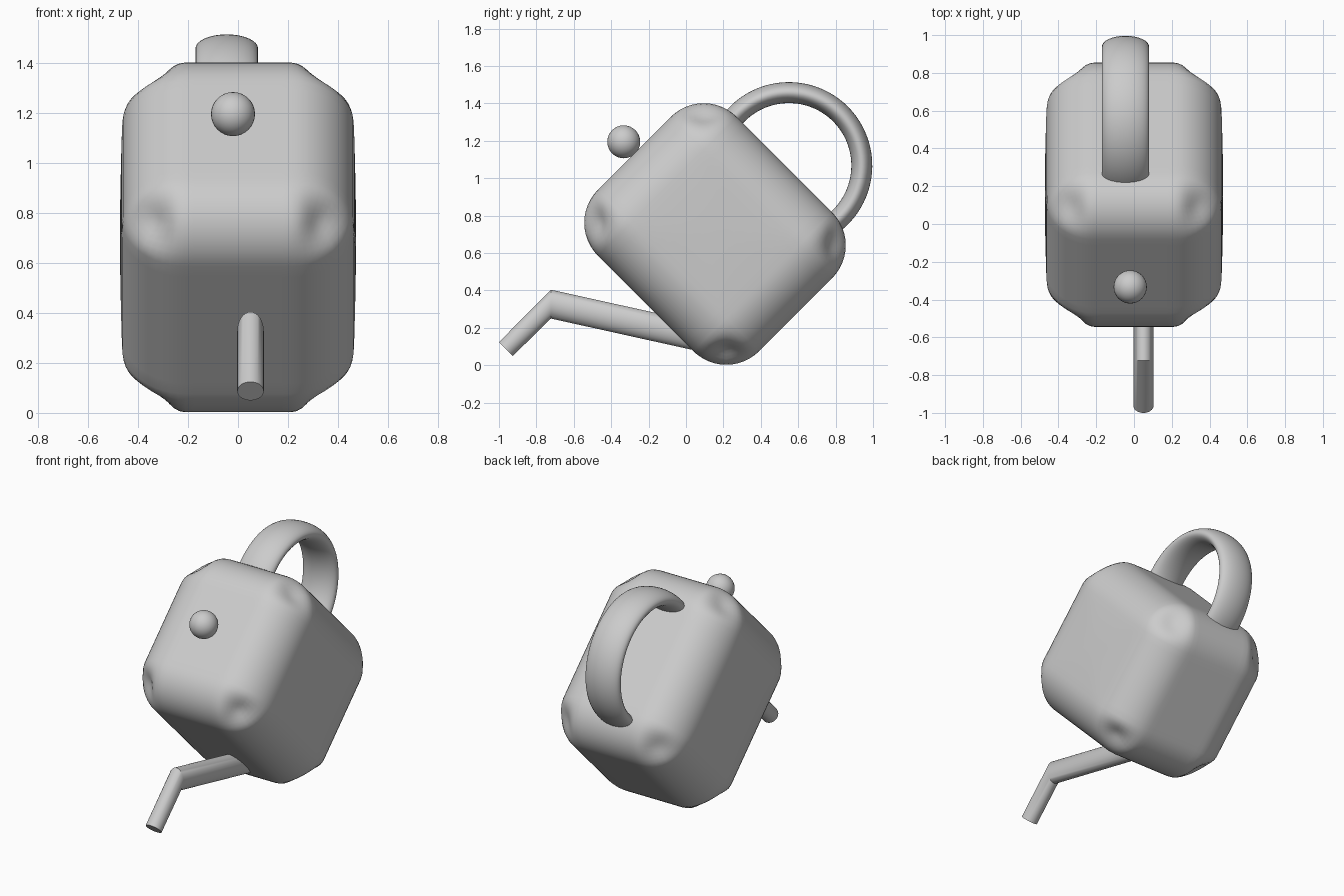
import bpy, bmesh, math
from mathutils import Vector, Matrix

if "Cube" in bpy.data.objects:
    bpy.data.objects.remove(bpy.data.objects["Cube"])


def finish(name, bm):
    bmesh.ops.recalc_face_normals(bm, faces=bm.faces[:])
    mesh = bpy.data.meshes.new(name)
    bm.to_mesh(mesh)
    bm.free()
    ob = bpy.data.objects.new(name, mesh)
    bpy.context.collection.objects.link(ob)
    bpy.ops.object.select_all(action='DESELECT')
    bpy.context.view_layer.objects.active = ob
    ob.select_set(True)
    bpy.ops.object.shade_smooth_by_angle(angle=math.radians(35))
    return ob


def loft(name, rings):
    """Skin a list of rings of points and cap both ends."""
    bm = bmesh.new()
    loops = [[bm.verts.new(p) for p in ring] for ring in rings]
    n = len(loops[0])
    for a, b in zip(loops, loops[1:]):
        for i in range(n):
            j = (i + 1) % n
            bm.faces.new((a[i], a[j], b[j], b[i]))
    bm.faces.new(loops[0])
    bm.faces.new(loops[-1])
    return finish(name, bm)


def ellipse(center, half_x, across, n=32):
    """Ring spanned by the x axis and the vector 'across'."""
    c, v = Vector(center), Vector(across)
    return [c + Vector((half_x, 0, 0)) * math.cos(t) + v * math.sin(t)
            for t in (2 * math.pi * i / n for i in range(n))]


# Body: rounded box with flattened corners and softly domed sides, tipped forward
R = 0.25
CORE = (0.222, 0.36, 0.275)
bm = bmesh.new()
bmesh.ops.create_cube(bm, size=2)
bmesh.ops.subdivide_edges(bm, edges=bm.edges[:], cuts=23, use_grid_fill=True)
for v in bm.verts:
    sign = [math.copysign(1, c) for c in v.co]
    q = [abs(c) for c in v.co]
    d = Vector([math.tan(max(0, c - 0.5) * math.pi / 2) for c in q]).normalized()
    k = 0.17 if v.co.z > 0 else 0.21
    d *= 1 - k * 27 * (d.x * d.y * d.z) ** 2
    p = [s * (min(c * 2, 1) * h + R * e) for s, c, h, e in zip(sign, q, CORE, d)]
    edge = max(abs(p[1]) / 0.61, abs(p[2]) / 0.525)
    p[0] *= 1 - 0.055 * edge ** 2
    v.co = p
bm.transform(Matrix.Translation((0, 0.155, 0.702)) @ Matrix.Rotation(math.radians(-45), 4, 'X'))
finish("body", bm)

# Lid knob
bm = bmesh.new()
bmesh.ops.create_uvsphere(bm, u_segments=32, v_segments=16, radius=0.088,
                          matrix=Matrix.Translation((-0.02, -0.333, 1.195)))
finish("knob", bm)

# Handle: broad half ring with an elliptical section
rings = []
for i in range(49):
    a = math.radians(145 - 200 * i / 48)
    out = Vector((0, math.cos(a), math.sin(a)))
    rings.append(ellipse(Vector((-0.045, 0.55, 1.068)) + out * 0.39, 0.125, out * 0.056))
loft("handle", rings)

# Spout: bent tube with a sharp elbow
loft("spout", [
    ellipse((0.05, 0.10, 0.145), 0.053, (0, 0, 0.077)),
    ellipse((0.05, -0.722, 0.327), 0.053, (0, 0, 0.077)),
    ellipse((0.05, -0.963, 0.087), 0.053, (0, -0.037, 0.037)),
])
